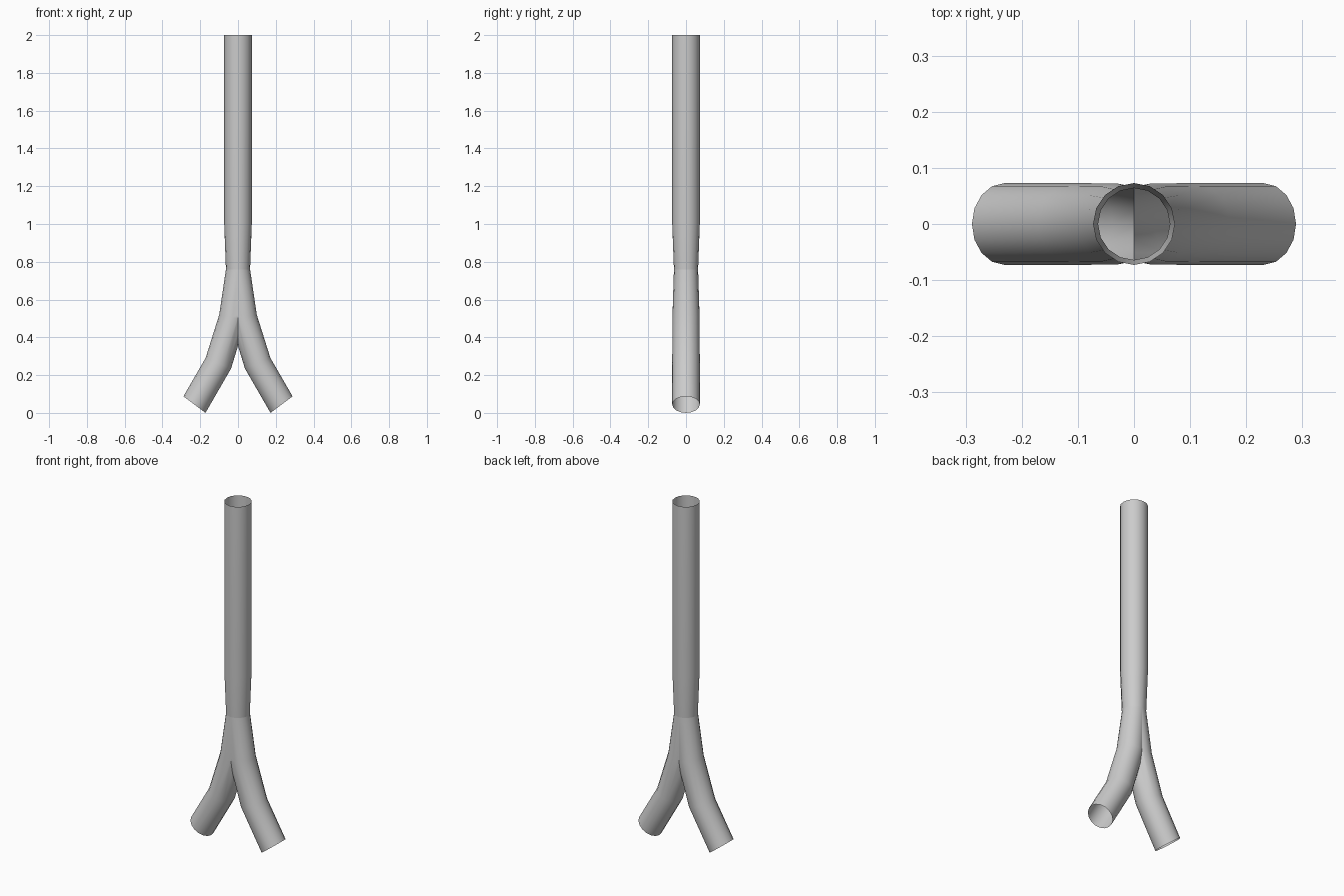
import bpy, bmesh, math

if "Cube" in bpy.data.objects:
    bpy.data.objects.remove(bpy.data.objects["Cube"])

SIDES = 16


def tube(name, rings):
    """Open tube lofted through rings of (x, z, radius, tilt in degrees)."""
    bm = bmesh.new()
    loops = []
    for x, z, r, tilt in rings:
        t = math.radians(tilt)
        loop = []
        for i in range(SIDES):
            a = 2 * math.pi * i / SIDES
            u = r * math.cos(a)
            loop.append(bm.verts.new((x + u * math.cos(t), r * math.sin(a), z + u * math.sin(t))))
        loops.append(loop)
    # rings run from top to bottom, so this winding faces outward
    for upper, lower in zip(loops, loops[1:]):
        for i in range(SIDES):
            j = (i + 1) % SIDES
            bm.faces.new((upper[i], lower[i], lower[j], upper[j]))
    mesh = bpy.data.meshes.new(name)
    bm.to_mesh(mesh)
    bm.free()
    mesh.shade_smooth()
    obj = bpy.data.objects.new(name, mesh)
    bpy.context.collection.objects.link(obj)
    return obj


# Straight upper pipe, tapering to the joint
tube("upper_pipe", [(0, 2.0, 0.073, 0), (0, 1.0, 0.073, 0), (0, 0.76, 0.064, 0)])

# Right branch, cut at the centre plane and mirrored into a fork
fork = tube("forked_branches", [
    (0, 0.76, 0.064, 0),
    (0.029, 0.505, 0.072, 12),
    (0.104, 0.263, 0.073, 22),
    (0.2305, 0.044, 0.073, 37),
])
bm = bmesh.new()
bm.from_mesh(fork.data)
bmesh.ops.bisect_plane(bm, geom=bm.verts[:] + bm.edges[:] + bm.faces[:], dist=1e-5,
                       plane_co=(0, 0, 0), plane_no=(1, 0, 0), clear_inner=True)
bm.to_mesh(fork.data)
bm.free()
mirror = fork.modifiers.new("mirror", 'MIRROR')
mirror.merge_threshold = 0.0005

# Keep the crotch between the branches crisp
bpy.context.view_layer.objects.active = fork
fork.select_set(True)
bpy.ops.object.modifier_apply(modifier=mirror.name)
bpy.ops.object.shade_smooth_by_angle(angle=math.radians(35))
